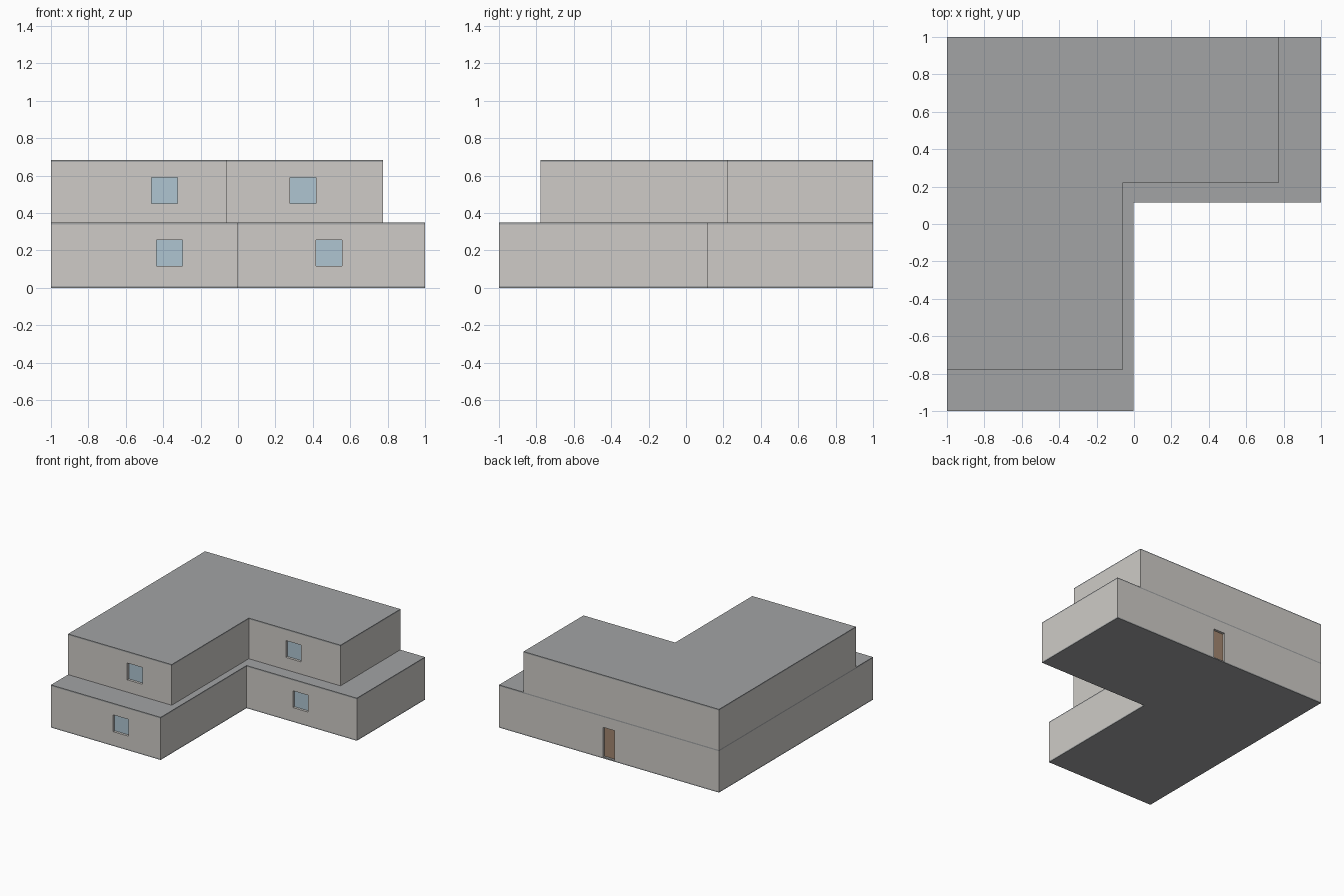
import bpy, bmesh
from mathutils import Vector

if "Cube" in bpy.data.objects:
    bpy.data.objects.remove(bpy.data.objects["Cube"])


def material(name, rgb):
    m = bpy.data.materials.new(name)
    m.diffuse_color = (*rgb, 1)
    m.use_nodes = True
    m.node_tree.nodes["Principled BSDF"].inputs["Base Color"].default_value = m.diffuse_color
    return m


WALL = material("wall_paint", (0.62, 0.60, 0.57))
SLAB = material("roof_concrete", (0.36, 0.37, 0.375))
GLASS = material("glass", (0.43, 0.56, 0.64))
WOOD = material("door_wood", (0.36, 0.24, 0.16))


def prism(name, outline, z0, z1, mat=None):
    """Vertical prism from a counter-clockwise outline."""
    bm = bmesh.new()
    base = bm.faces.new([bm.verts.new((x, y, z0)) for x, y in outline])
    ext = bmesh.ops.extrude_face_region(bm, geom=[base], use_keep_orig=True)
    top = [v for v in ext["geom"] if isinstance(v, bmesh.types.BMVert)]
    bmesh.ops.translate(bm, verts=top, vec=Vector((0, 0, z1 - z0)))
    bmesh.ops.recalc_face_normals(bm, faces=bm.faces)
    mesh = bpy.data.meshes.new(name)
    bm.to_mesh(mesh)
    bm.free()
    if mat:
        mesh.materials.append(mat)
    obj = bpy.data.objects.new(name, mesh)
    bpy.context.collection.objects.link(obj)
    return obj


def box(name, x0, x1, y0, y1, z0, z1, mat=None):
    y0, y1 = sorted((y0, y1))
    return prism(name, [(x0, y0), (x1, y0), (x1, y1), (x0, y1)], z0, z1, mat)


def ell(front, inner_x, inner_y, right):
    """L-shaped footprint sharing the back left corner."""
    return [(-1, front), (inner_x, front), (inner_x, inner_y),
            (right, inner_y), (right, 1), (-1, 1)]


def opening(wall, name, x, y, w, z0, z1, inward, mat, sill=0.0):
    """Cut a shallow recess in the wall and set a panel into it."""
    cutter = box(name + "_cutter", x - w / 2, x + w / 2,
                 y - inward * 0.05, y + inward * 0.03, z0 - sill, z1)
    mod = wall.modifiers.new(name, "BOOLEAN")
    mod.object, mod.operation, mod.solver = cutter, "DIFFERENCE", "EXACT"
    bpy.context.view_layer.objects.active = wall
    bpy.ops.object.modifier_apply(modifier=mod.name)
    bpy.data.objects.remove(cutter, do_unlink=True)
    box(name, x - w / 2, x + w / 2, y + inward * 0.02, y + inward * 0.03,
        z0, z1, mat)


# Storeys: walls between thin slabs
lower = ell(-1.0, -0.003, 0.115, 1.0)
upper = ell(-0.778, -0.058, 0.223, 0.776)
prism("floor_slab", lower, 0.0, 0.01, SLAB)
lower_walls = prism("lower_walls", lower, 0.01, 0.34, WALL)
prism("lower_roof", lower, 0.34, 0.35, SLAB)
upper_walls = prism("upper_walls", upper, 0.35, 0.674, WALL)
prism("upper_roof", upper, 0.674, 0.684, SLAB)

# Front windows
for wall, name, x, y, z in [
        (lower_walls, "lower_left_window", -0.366, -1.0, 0.186),
        (lower_walls, "lower_right_window", 0.487, 0.115, 0.186),
        (upper_walls, "upper_left_window", -0.393, -0.778, 0.52),
        (upper_walls, "upper_right_window", 0.348, 0.223, 0.52)]:
    opening(wall, name, x, y, 0.138, z - 0.069, z + 0.069, 1, GLASS)

# Back door
opening(lower_walls, "back_door", 0.0, 1.0, 0.105, 0.01, 0.255, -1, WOOD, 0.03)
